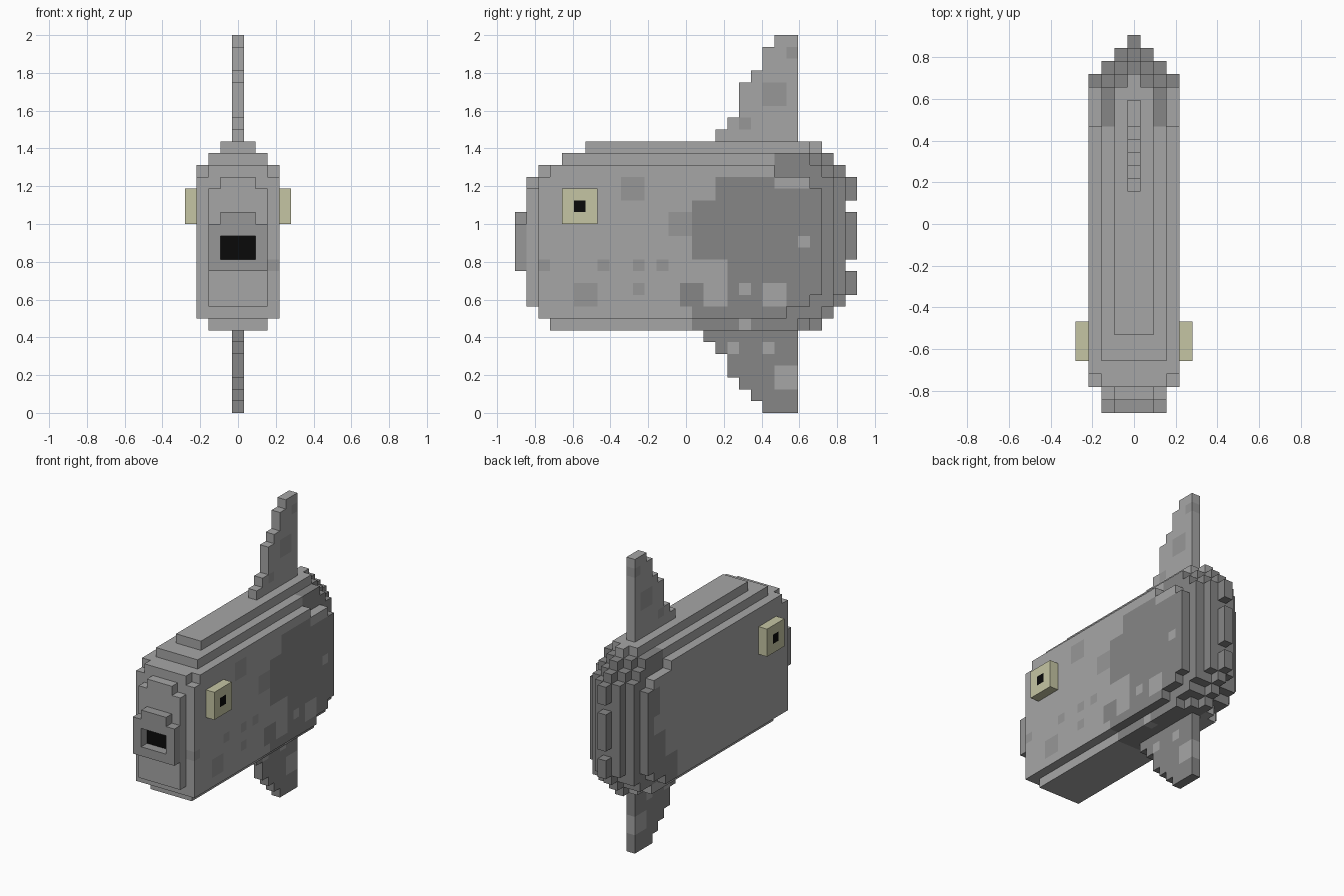
import bpy, bmesh, math

if "Cube" in bpy.data.objects:
    bpy.data.objects.remove(bpy.data.objects["Cube"])

U = 0.0625                     # one block
cells = {}                     # (i, j, k) -> (part, colour)

COLOURS = {
    "light_grey": (0.38, 0.38, 0.38, 1), "mid_grey": (0.31, 0.31, 0.31, 1),
    "dark_grey": (0.24, 0.24, 0.24, 1), "eye_cream": (0.56, 0.56, 0.37, 1),
    "black": (0.003, 0.003, 0.003, 1),
}
mats = []
for mat_name, rgba in COLOURS.items():
    m = bpy.data.materials.new(mat_name)
    m.diffuse_color = rgba
    m.use_nodes = True
    m.node_tree.nodes["Principled BSDF"].inputs["Base Color"].default_value = m.diffuse_color
    mats.append(m)
LIGHT, MID, DARK, CREAM, BLACK = range(5)

# Skin pattern as (j0, j1, k0, k1) rectangles in side view
DARK_RIGHT = [(15, 26, 13, 18), (17, 22, 18, 20), (22, 25, 18, 19), (18, 26, 11, 13),
              (17, 26, 9, 11), (15, 26, 7, 9), (14, 16, 9, 11)]
DARK_LEFT = [(23, 26, 8, 14), (21, 26, 8, 11), (24, 26, 16, 19)]
SPOTS_RIGHT = [(19, 20, 10, 11), (21, 23, 9, 11), (24, 25, 14, 15), (16, 18, 9, 11),
               (19, 20, 7, 8)]
MID_RIGHT = [(9, 11, 18, 20), (13, 15, 15, 17), (5, 7, 9, 11), (2, 3, 12, 13),
             (7, 8, 12, 13), (10, 11, 12, 13), (12, 13, 12, 13), (10, 11, 10, 11)]


def inside(j, k, rects):
    return any(a <= j < b and c <= k < d for a, b, c, d in rects)


def skin(i, j, k):
    if k >= 22:
        return LIGHT
    if i >= 2 and inside(j, k, SPOTS_RIGHT):
        return LIGHT
    if j >= 25 or (j >= 22 and k >= 20):
        return DARK
    if inside(j, k, DARK_LEFT if i < 0 else DARK_RIGHT):
        return DARK
    if i == 3 and inside(j, k, MID_RIGHT):
        return MID
    return LIGHT


def block(part, h, j0, j1, k0, k1, colour=skin):
    """Fill a centred block, h blocks either side of the middle one."""
    for i in range(-h, h + 1):
        for j in range(j0, j1):
            for k in range(k0, k1):
                cells[i, j, k] = (part, colour(i, j, k) if callable(colour) else colour)


# Body: nested layers, each a stack of (j0, j1, k0, k1) bands
LAYERS = {
    3: [(2, 23, 8, 9), (2, 25, 9, 10), (2, 26, 10, 19), (2, 25, 19, 20), (3, 22, 20, 21)],
    2: [(3, 24, 7, 8), (2, 26, 8, 9), (2, 27, 9, 20), (2, 26, 20, 21), (4, 25, 21, 22)],
    1: [(3, 25, 7, 8), (2, 26, 8, 9), (2, 27, 9, 10), (2, 28, 10, 20), (2, 27, 20, 21),
        (4, 26, 21, 22), (6, 25, 22, 23)],
    0: [(3, 26, 7, 8), (2, 27, 8, 9), (2, 28, 9, 21), (4, 27, 21, 22), (6, 26, 22, 23)],
}
for half, bands in LAYERS.items():
    for band in bands:
        block("body", half, *band)

# Tail fringe: three lobes on the rear edge
for k0, k1 in [(10, 12), (13, 17), (18, 20)]:
    block("tail_fringe", 0, 28, 29, k0, k1)

# Snout plate and lips with an open mouth
block("snout", 2, 1, 2, 9, 19, LIGHT)
block("snout", 1, 1, 2, 19, 20, LIGHT)
block("lips", 2, 0, 1, 12, 16, MID)
block("lips", 1, 0, 1, 16, 17, MID)
for i in range(-1, 2):
    for k in (13, 14):
        del cells[i, 0, k]
        cells[i, 1, k] = ("mouth", BLACK)

# Fins: stepped leading edge, straight trailing edge
for n, j0 in enumerate([17, 18, 19, 19, 19, 20, 21, 21, 22]):
    block("dorsal_fin", 0, j0, 24, 23 + n, 24 + n, LIGHT)
block("dorsal_fin", 0, 21, 23, 26, 28, MID)
block("dorsal_fin", 0, 19, 20, 24, 25, MID)
block("dorsal_fin", 0, 23, 24, 30, 31, MID)
for n, j0 in enumerate([16, 17, 18, 18, 19, 20, 21]):
    block("belly_fin", 0, j0, 24, 6 - n, 7 - n, DARK)
block("belly_fin", 0, 22, 24, 2, 4, LIGHT)
block("belly_fin", 0, 18, 19, 5, 6, LIGHT)
block("belly_fin", 0, 21, 22, 5, 6, LIGHT)

# Eyes with a pupil in the centre
for side, part in ((4, "right_eye"), (-4, "left_eye")):
    for j in range(4, 7):
        for k in range(16, 19):
            cells[side, j, k] = (part, BLACK if (j, k) == (5, 17) else CREAM)

# Outer faces of a unit block: direction and its counter-clockwise corners
FACES = {
    (1, 0, 0): [(1, 0, 0), (1, 1, 0), (1, 1, 1), (1, 0, 1)],
    (-1, 0, 0): [(0, 0, 0), (0, 0, 1), (0, 1, 1), (0, 1, 0)],
    (0, 1, 0): [(0, 1, 0), (0, 1, 1), (1, 1, 1), (1, 1, 0)],
    (0, -1, 0): [(0, 0, 0), (1, 0, 0), (1, 0, 1), (0, 0, 1)],
    (0, 0, 1): [(0, 0, 1), (1, 0, 1), (1, 1, 1), (0, 1, 1)],
    (0, 0, -1): [(0, 0, 0), (0, 1, 0), (1, 1, 0), (1, 0, 0)],
}


def build(part):
    """Skin the exposed block faces of one part and merge flat regions."""
    bm = bmesh.new()
    verts = {}
    for (i, j, k), (owner, colour) in cells.items():
        if owner != part:
            continue
        for (di, dj, dk), corners in FACES.items():
            if (i + di, j + dj, k + dk) in cells:
                continue
            ring = []
            for a, b, c in corners:
                key = (i + a, j + b, k + c)
                if key not in verts:
                    verts[key] = bm.verts.new(((key[0] - 0.5) * U, (key[1] - 14.5) * U, key[2] * U))
                ring.append(verts[key])
            bm.faces.new(ring).material_index = colour
    bmesh.ops.dissolve_limit(bm, angle_limit=math.radians(1), verts=bm.verts[:],
                             edges=bm.edges[:], delimit={'MATERIAL'})
    mesh = bpy.data.meshes.new(part)
    for m in mats:
        mesh.materials.append(m)
    bm.to_mesh(mesh)
    bm.free()
    bpy.context.collection.objects.link(bpy.data.objects.new(part, mesh))


for part in sorted({p for p, _ in cells.values()}):
    build(part)
